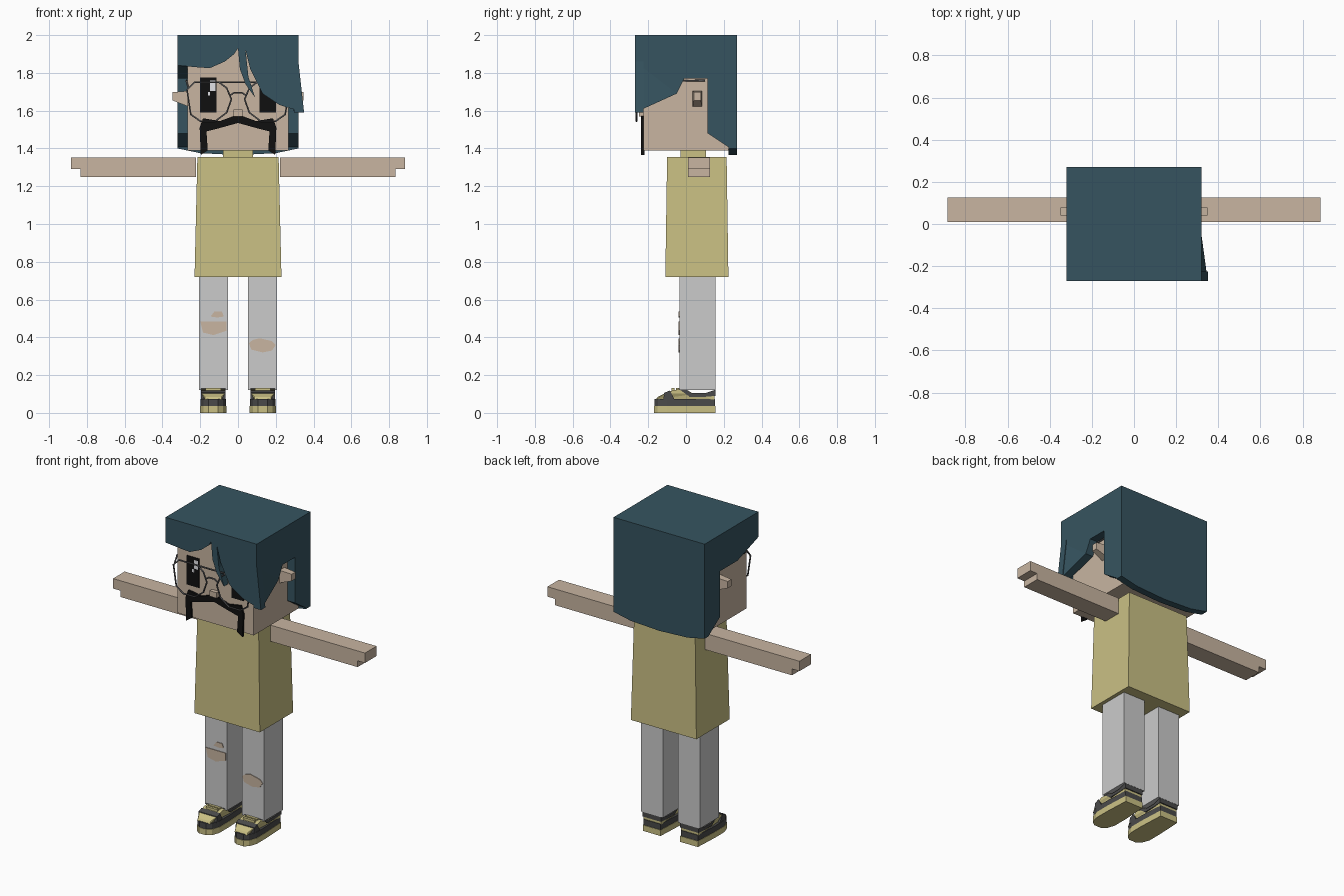
import bpy, bmesh
from mathutils import Vector

cube = bpy.data.objects.get("Cube")
if cube:
    bpy.data.objects.remove(cube, do_unlink=True)


def material(name, *rgb):
    lin = [((c / 255 + 0.055) / 1.055) ** 2.4 for c in rgb] + [1.0]
    m = bpy.data.materials.new(name)
    m.use_nodes = True
    m.diffuse_color = lin
    m.node_tree.nodes["Principled BSDF"].inputs["Base Color"].default_value = lin
    return m


HAIR = material("teal hair", 54, 84, 96)
SKIN = material("skin", 200, 181, 161)
SHIRT = material("khaki cloth", 202, 192, 132)
TROUSER = material("pale grey cloth", 203, 203, 203)
BLACK = material("black", 16, 16, 16)
WHITE = material("white", 235, 235, 240)
METAL = material("grey metal", 88, 88, 90)
SHOE = material("dark grey leather", 74, 74, 74)


def finish(name, bm, mat):
    bmesh.ops.recalc_face_normals(bm, faces=bm.faces)
    me = bpy.data.meshes.new(name)
    bm.to_mesh(me)
    bm.free()
    me.materials.append(mat)
    ob = bpy.data.objects.new(name, me)
    bpy.context.collection.objects.link(ob)
    return ob


def prism(name, pts, axis, a, b, mat, tweak=None):
    """Extrude a flat outline along an axis from a to b."""
    place = {"x": lambda p, d: (d, p[0], p[1]),
             "y": lambda p, d: (p[0], d, p[1]),
             "z": lambda p, d: (p[0], p[1], d)}[axis]
    bm = bmesh.new()
    ends = [[bm.verts.new(place(p, d)) for p in pts] for d in (a, b)]
    caps = [bm.faces.new(e) for e in ends]
    for i in range(len(pts)):
        j = (i + 1) % len(pts)
        bm.faces.new((ends[0][i], ends[0][j], ends[1][j], ends[1][i]))
    bmesh.ops.recalc_face_normals(bm, faces=bm.faces)
    bmesh.ops.triangulate(bm, faces=caps)
    if tweak:
        for v in bm.verts:
            tweak(v.co)
    return finish(name, bm, mat)


def box(name, x, y, z, mat, tweak=None):
    pts = [(x[0], z[0]), (x[1], z[0]), (x[1], z[1]), (x[0], z[1])]
    return prism(name, pts, "y", y[0], y[1], mat, tweak)


def wire(name, pts, mat, closed=False):
    cu = bpy.data.curves.new(name, "CURVE")
    cu.dimensions = "3D"
    cu.bevel_depth = 0.005
    cu.bevel_resolution = 1
    sp = cu.splines.new("POLY")
    sp.points.add(len(pts) - 1)
    for q, p in zip(sp.points, pts):
        q.co = (*p, 1)
    sp.use_cyclic_u = closed
    cu.materials.append(mat)
    ob = bpy.data.objects.new(name, cu)
    bpy.context.collection.objects.link(ob)


SIDES = (("right", -1), ("left", 1))

# Head, nose and neck
box("head", (-0.268, 0.268), (-0.225, 0.226), (1.39, 1.96), SKIN)
box("nose", (-0.025, 0.025), (-0.25, -0.22), (1.57, 1.605), SKIN)
box("collar", (-0.08, 0.08), (-0.03, 0.105), (1.34, 1.392), SHIRT)

# Hair: crown, fringe, sides and back
box("hair_crown", (-0.32, 0.32), (-0.27, 0.27), (1.94, 2.0), HAIR)
fringe = [(-0.32, 2), (-0.32, 1.84), (-0.22, 1.83), (-0.15, 1.825), (-0.07, 1.86),
          (-0.02, 1.9), (0, 1.93), (0.01, 1.82), (0.04, 1.74), (0.09, 1.67),
          (0.055, 1.78), (0.04, 1.92), (0.065, 1.82), (0.13, 1.69), (0.22, 1.63),
          (0.35, 1.59), (0.32, 1.86), (0.32, 2)]
prism("hair_fringe", fringe, "y", -0.27, -0.225, HAIR)
rear = [(0.115, 1.77), (0.115, 1.48), (0.235, 1.4), (0.27, 1.4), (0.27, 2), (-0.27, 2)]


def flare(co):
    if co.y < -0.2 and co.z < 1.7:
        co.x += 0.03


prism("hair_side_left", rear + [(-0.27, 1.86), (-0.27, 1.59), (-0.05, 1.69), (-0.01, 1.77)],
      "x", 0.268, 0.32, HAIR, flare)
prism("hair_side_right", rear + [(-0.27, 1.84), (-0.06, 1.77)], "x", -0.268, -0.32, HAIR)
back = [(0.32, 2), (-0.32, 2), (-0.32, 1.4), (-0.2, 1.375), (0, 1.365), (0.2, 1.375), (0.32, 1.4)]
prism("hair_back", back, "y", 0.225, 0.27, HAIR)

# Moustache
half = [(0.095, 1.545), (0.185, 1.56), (0.203, 1.51), (0.197, 1.365), (0.16, 1.39),
        (0.167, 1.49), (0.09, 1.51)]
outline = [(0, 1.58)] + half + [(0, 1.535)] + [(-x, z) for x, z in reversed(half)]
prism("moustache", outline, "y", -0.238, -0.22, BLACK)

# Eyes and ears
for side, s in SIDES:
    cx = 0.157 * s
    box(side + "_eye", (cx - 0.043, cx + 0.043), (-0.229, -0.222), (1.59, 1.775), BLACK)
    box(side + "_eye_glint", (cx + 0.008, cx + 0.038), (-0.231, -0.224), (1.705, 1.76), WHITE)
    box(side + "_eye_spark", (cx - 0.003, cx + 0.01), (-0.231, -0.224), (1.68, 1.7), WHITE)

    def taper(co):
        if abs(co.x) > 0.3:
            co.z = 1.675 + (co.z - 1.66) * 0.5
            co.y = 0.06 + (co.y - 0.06) * 0.75

    box(side + "_ear", (0.26 * s, 0.348 * s), (0.035, 0.085), (1.62, 1.705), SKIN, taper)

# Glasses
lens = [(0.27, 1.71), (0.23, 1.75), (0.1, 1.75), (0.06, 1.72), (0.035, 1.66),
        (0.06, 1.59), (0.12, 1.545), (0.2, 1.545), (0.25, 1.58)]
for side, s in SIDES:
    wire(side + "_lens_rim", [(x * s, -0.262, z) for x, z in lens], METAL, True)
    wire(side + "_temple", [(0.262 * s, -0.262, 1.72), (0.273 * s, -0.22, 1.755),
                            (0.273 * s, 0.1, 1.76)], METAL)
wire("top_bar", [(-0.1, -0.262, 1.75), (0.1, -0.262, 1.75)], METAL)
wire("bridge", [(-0.045, -0.262, 1.68), (-0.02, -0.262, 1.695), (0.02, -0.262, 1.695),
                (0.045, -0.262, 1.68)], METAL)


# Tunic, widening toward the hem
def hem(co):
    if co.z < 1:
        co.x *= 1.07
        co.y = 0.057 + (co.y - 0.057) * 1.06


box("tunic", (-0.215, 0.215), (-0.1, 0.215), (0.72, 1.355), SHIRT, hem)

# Arms with a stepped hand, and legs
for side, s in SIDES:
    arm = [(0.222, 1.25), (0.833, 1.25), (0.833, 1.29), (0.885, 1.29), (0.885, 1.353), (0.222, 1.353)]
    prism(side + "_arm", [(x * s, z) for x, z in arm], "y", 0.01, 0.126, SKIN)
    box(side + "_leg", (0.052 * s, 0.207 * s), (-0.035, 0.157), (0.12, 0.73), TROUSER)

# Rips in the trousers
rips = {
    "right_knee_rip": [(-0.2, 0.483), (-0.06, 0.483), (-0.06, 0.435), (-0.13, 0.412), (-0.185, 0.425)],
    "right_small_rip": [(-0.145, 0.51), (-0.125, 0.537), (-0.085, 0.537), (-0.075, 0.51), (-0.11, 0.505)],
    "left_knee_rip": [(0.058, 0.37), (0.08, 0.387), (0.115, 0.395), (0.18, 0.38), (0.2, 0.36),
                      (0.18, 0.33), (0.13, 0.32), (0.07, 0.335)],
}
for name, pts in rips.items():
    prism(name, pts, "y", -0.039, -0.033, SKIN)

# Shoes: sole, dark band, pale upper, dark heel, toe strap and laces
plan = [(-0.062, 0.157), (0.062, 0.157), (0.07, 0), (0.07, -0.1), (0.052, -0.15),
        (0.025, -0.17), (-0.025, -0.17), (-0.052, -0.15), (-0.07, -0.1), (-0.07, 0)]
upper = [(0.15, 0.07), (0.15, 0.118), (0.1, 0.1), (0.04, 0.1), (0, 0.125), (-0.06, 0.122),
         (-0.11, 0.105), (-0.15, 0.085), (-0.16, 0.07)]
heel = [(0.156, 0.09), (0.156, 0.122), (0.1, 0.104), (0.03, 0.104), (-0.01, 0.13),
        (-0.04, 0.128), (0.02, 0.085), (0.1, 0.085)]
strap = [(-0.06, 0.07), (-0.085, 0.118), (-0.115, 0.107), (-0.12, 0.07)]


def narrow(cx):
    def move(co):
        if co.y < -0.12:
            co.x = cx + (co.x - cx) * 0.7
    return move


for side, s in SIDES:
    cx = 0.131 * s
    prism(side + "_shoe_sole", [(x + cx, y) for x, y in plan], "z", 0, 0.037, SHIRT)
    prism(side + "_shoe_band", [(x * 0.97 + cx, y * 0.98) for x, y in plan], "z", 0.037, 0.073, SHOE)
    prism(side + "_shoe_upper", upper, "x", cx - 0.062, cx + 0.062, SHIRT, narrow(cx))
    prism(side + "_shoe_heel", heel, "x", cx - 0.065, cx + 0.065, SHOE)
    prism(side + "_shoe_strap", strap, "x", cx - 0.065, cx + 0.065, SHOE)
    for y in (-0.045, -0.07):
        box(side + "_shoe_lace", (cx - 0.04, cx + 0.04), (y - 0.008, y + 0.008), (0.11, 0.131), SHIRT)
